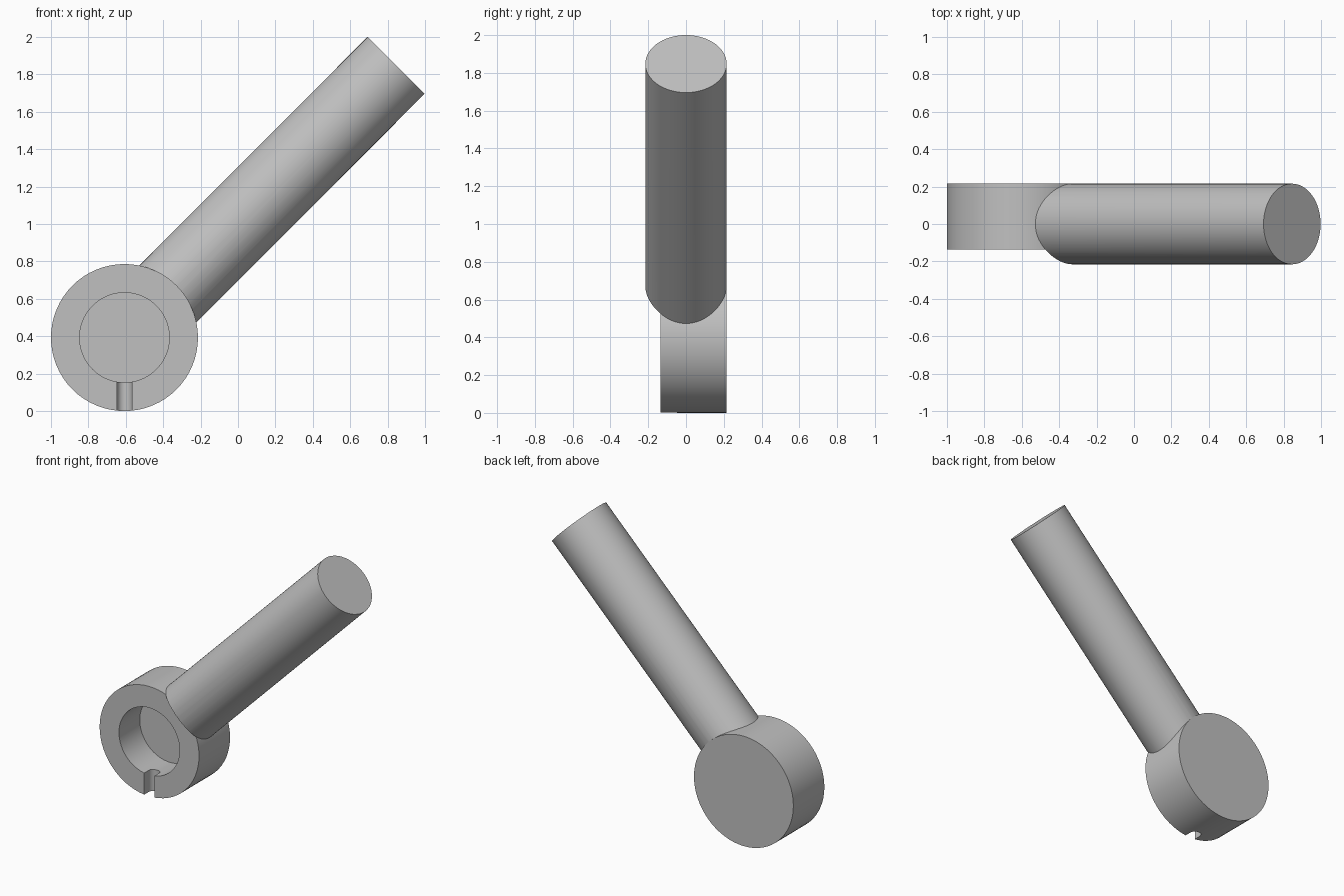
import bpy
from math import radians
from mathutils import Vector

cube = bpy.data.objects.get("Cube")
if cube:
    bpy.data.objects.remove(cube)

HUB = Vector((-0.607, 0, 0.393))
HUB_R, ROD_R = 0.393, 0.2155
FRONT, BACK, FLOOR = -0.135, 0.2155, 0.10
ROD_END = Vector((0.845, 0, 1.848))
SLOT_R, SLOT_Y = 0.04, -0.085

grey = bpy.data.materials.new("plain_grey")
grey.use_nodes = True
colour = (0.53, 0.53, 0.53, 1)
grey.diffuse_color = colour
grey.node_tree.nodes["Principled BSDF"].inputs["Base Color"].default_value = colour


def cylinder(name, start, end, radius, sides=64):
    """Closed cylinder running from start to end."""
    start, end = Vector(start), Vector(end)
    axis = end - start
    bpy.ops.mesh.primitive_cylinder_add(
        vertices=sides, radius=radius, depth=axis.length,
        location=(start + end) / 2,
        rotation=axis.to_track_quat('Z', 'Y').to_euler())
    obj = bpy.context.object
    obj.name = name
    obj.data.materials.append(grey)
    return obj


def cut(target, cutter):
    """Subtract the cutter from the target and delete the cutter."""
    cutter.hide_render = True
    mod = target.modifiers.new("cut", 'BOOLEAN')
    mod.operation = 'DIFFERENCE'
    mod.solver = 'EXACT'
    mod.object = cutter
    bpy.context.view_layer.objects.active = target
    bpy.ops.object.modifier_apply(modifier=mod.name)
    bpy.data.objects.remove(cutter)


def along_y(name, y0, y1, radius):
    """Cylinder on the hub axis between two depths."""
    return cylinder(name, (HUB.x, y0, HUB.z), (HUB.x, y1, HUB.z), radius)


# Hub with a blind bore open to the front
hub = along_y("hub", FRONT, BACK, HUB_R)
cut(hub, along_y("bore_cutter", FRONT - 0.2, FLOOR, 0.24))

# Round-ended slot through the bottom of the rim
cut(hub, cylinder("slot_end_cutter", (HUB.x, SLOT_Y, -0.1),
                  (HUB.x, SLOT_Y, 0.3), SLOT_R, 32))
bpy.ops.mesh.primitive_cube_add(size=1, location=(HUB.x, SLOT_Y - 0.1, 0.1))
slot = bpy.context.object
slot.scale = (2 * SLOT_R, 0.2, 0.4)
slot.data.materials.append(grey)
bpy.context.view_layer.update()
cut(hub, slot)

# Slanted handle, its foot hollowed to fit the hub's round side
handle = cylinder("handle", HUB, ROD_END, ROD_R)
cut(handle, along_y("foot_cutter", -0.5, 0.5, HUB_R - 0.001))

# Smooth round sides with crisp rims
for part in (hub, handle):
    bpy.ops.object.select_all(action='DESELECT')
    part.select_set(True)
    bpy.context.view_layer.objects.active = part
    bpy.ops.object.shade_smooth_by_angle(angle=radians(30))
